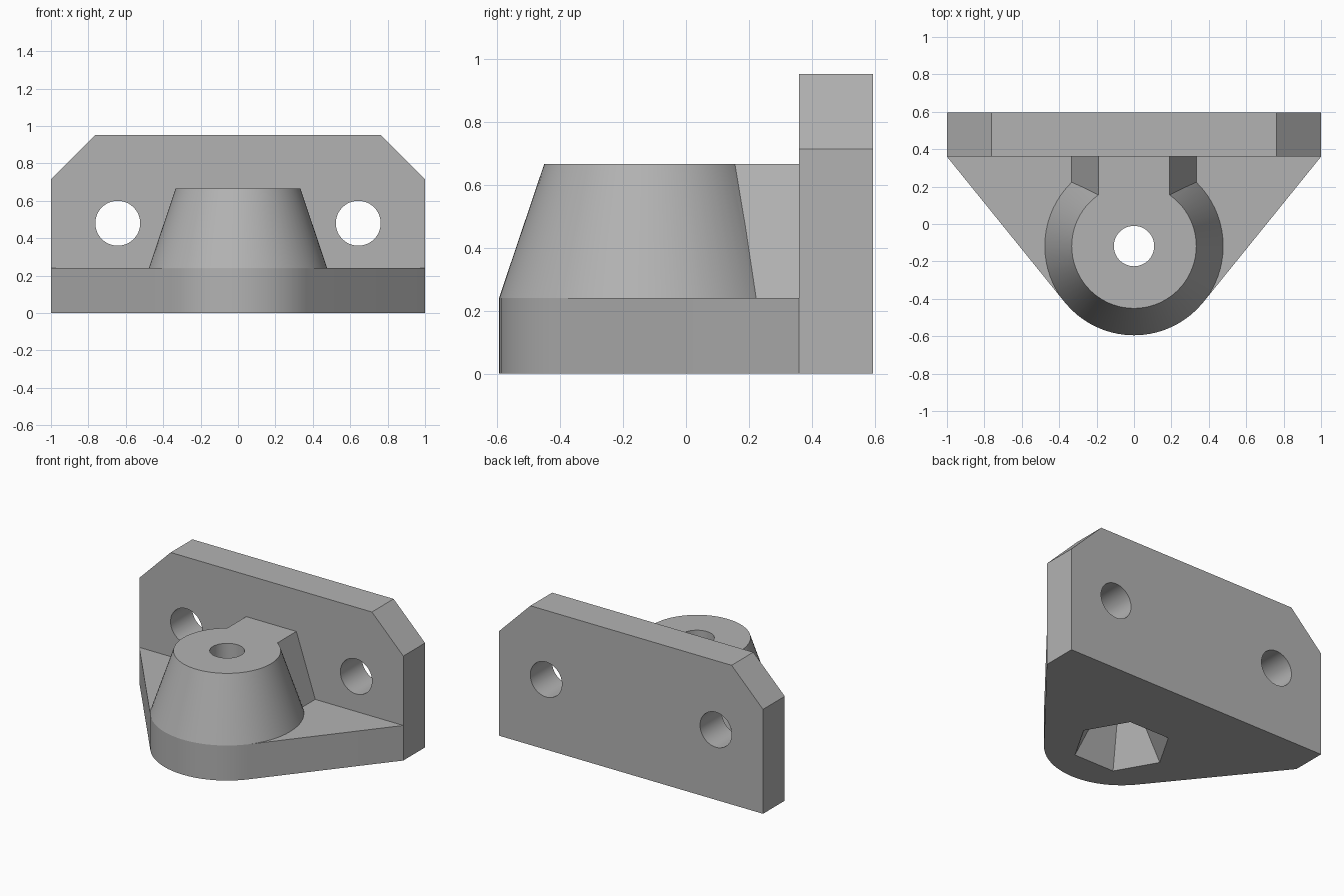
import bpy, bmesh, math
from mathutils import Matrix, Vector

cube = bpy.data.objects.get("Cube")
if cube:
    bpy.data.objects.remove(cube, do_unlink=True)

grey = bpy.data.materials.new("plain_grey")
grey.use_nodes = True
COLOUR = (0.45, 0.45, 0.45, 1)
grey.diffuse_color = COLOUR
grey.node_tree.nodes["Principled BSDF"].inputs["Base Color"].default_value = COLOUR

AXIS_Y = -0.118      # centre line of the boss
BACK_Y = 0.36        # front face of the plate
BASE_Z = 0.24
BOSS_Z = 0.667
R_LOW, R_TOP = 0.477, 0.333


def finish(name, bm):
    bmesh.ops.recalc_face_normals(bm, faces=bm.faces)
    mesh = bpy.data.meshes.new(name)
    bm.to_mesh(mesh)
    bm.free()
    mesh.materials.append(grey)
    obj = bpy.data.objects.new(name, mesh)
    bpy.context.collection.objects.link(obj)
    return obj


def prism(name, points, vector):
    """Extrude a closed 3D outline along a vector."""
    bm = bmesh.new()
    face = bm.faces.new([bm.verts.new(p) for p in points])
    new = bmesh.ops.extrude_face_region(bm, geom=[face], use_keep_orig=True)["geom"]
    bmesh.ops.translate(bm, vec=Vector(vector),
                        verts=[v for v in new if isinstance(v, bmesh.types.BMVert)])
    return finish(name, bm)


def frustum(name, r1, r2, z1, z2, sides):
    """Upright cone section on the boss axis, first corner on +x."""
    rings = [[(r * math.cos(math.tau * i / sides),
               AXIS_Y + r * math.sin(math.tau * i / sides), z) for i in range(sides)]
             for r, z in ((r1, z1), (r2, z2))]
    bm = bmesh.new()
    low, top = [[bm.verts.new(p) for p in ring] for ring in rings]
    bm.faces.new(low)
    bm.faces.new(top)
    for i in range(sides):
        j = (i + 1) % sides
        bm.faces.new((low[i], low[j], top[j], top[i]))
    return finish(name, bm)


def combine(target, other, operation):
    mod = target.modifiers.new(other.name, "BOOLEAN")
    mod.operation, mod.solver, mod.object = operation, "EXACT", other
    bpy.context.view_layer.objects.active = target
    bpy.ops.object.modifier_apply(modifier=mod.name)
    bpy.data.objects.remove(other, do_unlink=True)


# Back plate with chamfered top corners
half = [(1, 0), (1, 0.715), (0.762, 0.953)]
outline = half + [(-x, z) for x, z in reversed(half)]
bracket = prism("mounting_bracket", [(x, BACK_Y, z) for x, z in outline], (0, 0.235, 0))

# Base: rounded nose running out to the plate corners
arc = [math.radians(a) for a in range(-140, -39, 5)]
nose = [(R_LOW * math.cos(a), AXIS_Y + R_LOW * math.sin(a), 0) for a in arc]
base = prism("base", nose + [(1, BACK_Y, 0), (-1, BACK_Y, 0)], (0, 0, BASE_Z))

# Tapered boss and the sloped web joining it to the plate
boss = frustum("boss", R_LOW, R_TOP, BASE_Z, BOSS_Z, 72)
web_section = [(-0.333, BASE_Z), (0.333, BASE_Z), (0.19, BOSS_Z), (-0.19, BOSS_Z)]
web = prism("web", [(x, AXIS_Y, z) for x, z in web_section], (0, BACK_Y - AXIS_Y, 0))
for part in (base, boss, web):
    combine(bracket, part, "UNION")

# Centre bore and tapered hexagonal recess underneath
combine(bracket, frustum("bore", 0.108, 0.108, 0.1, 0.8, 48), "DIFFERENCE")
slope = 0.55
combine(bracket, frustum("hex_recess", 0.305 + 0.1 * slope, 0.108, -0.1, 0.358, 6), "DIFFERENCE")

# Two screw holes through the plate
for side in (-1, 1):
    ring = [(side * 0.643 + 0.12 * math.cos(math.tau * i / 48), 0.2,
             0.48 + 0.12 * math.sin(math.tau * i / 48)) for i in range(48)]
    combine(bracket, prism("screw_hole", ring, (0, 0.6, 0)), "DIFFERENCE")

bpy.ops.object.select_all(action="DESELECT")
bracket.select_set(True)
bpy.context.view_layer.objects.active = bracket
bpy.ops.object.shade_smooth_by_angle(angle=math.radians(18))
